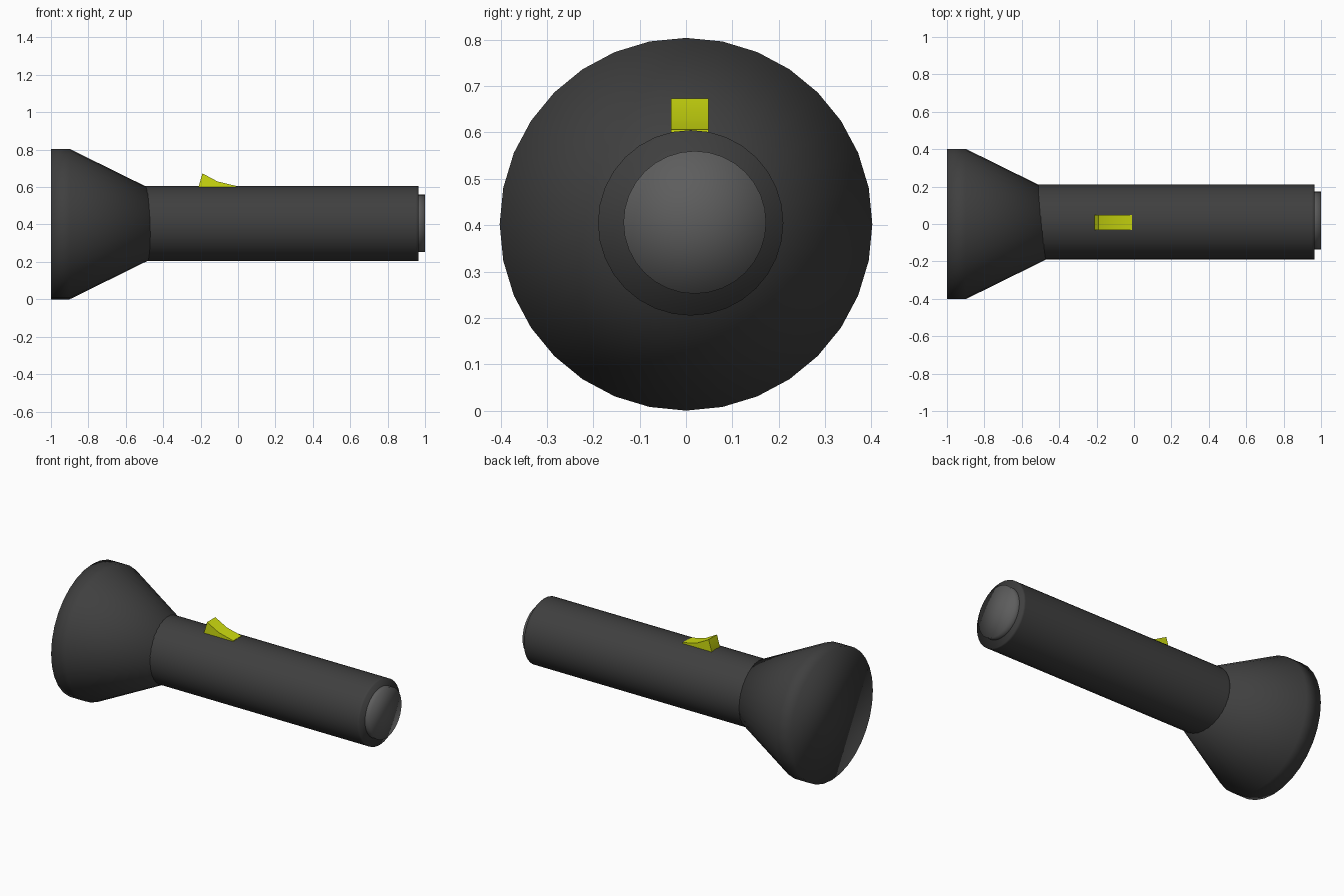
import bpy, bmesh, math

cube = bpy.data.objects.get("Cube")
if cube:
    bpy.data.objects.remove(cube, do_unlink=True)


def material(name, rgb):
    m = bpy.data.materials.new(name)
    m.use_nodes = True
    color = (*rgb, 1)
    m.diffuse_color = color
    m.node_tree.nodes["Principled BSDF"].inputs["Base Color"].default_value = color
    return m


def finish(name, bm, mat):
    bmesh.ops.recalc_face_normals(bm, faces=bm.faces)
    mesh = bpy.data.meshes.new(name)
    bm.to_mesh(mesh)
    bm.free()
    mesh.materials.append(mat)
    mesh.shade_smooth()
    ob = bpy.data.objects.new(name, mesh)
    bpy.context.collection.objects.link(ob)
    return ob


def turned(name, profile, cy, cz, mat, fan_end=False, sides=32):
    """Closed round part along x from (x, radius) pairs."""
    bm = bmesh.new()
    rings = []
    for x, r in profile:
        angles = [math.tau * i / sides for i in range(sides)]
        rings.append([bm.verts.new((x, cy + r * math.sin(a), cz + r * math.cos(a)))
                      for a in angles])
    for a, b in zip(rings, rings[1:]):
        for i in range(sides):
            j = (i + 1) % sides
            bm.faces.new((a[i], a[j], b[j], b[i]))
    bm.faces.new(rings[0])
    end = bm.faces.new(rings[-1])
    if fan_end:
        bmesh.ops.poke(bm, faces=[end])
    return finish(name, bm, mat)


black = material("black casing", (0.05, 0.05, 0.05))
grey = material("grey cap", (0.11, 0.11, 0.11))
lime = material("yellow green", (0.62, 0.72, 0.005))

# Flared head with a short straight rim
turned("lamp_head", [(-1, 0.402), (-0.9, 0.402), (-0.46, 0.185)], 0, 0.402, black)

# Straight handle and the smaller disc on its tail
turned("handle", [(-0.53, 0.2), (-0.5, 0.2), (0.95, 0.2), (0.965, 0.2)],
       0.01, 0.405, black)
turned("tail_cap", [(0.93, 0.154), (1, 0.154)], 0.019, 0.406, grey, fan_end=True)

# Thumb switch: a wedge with a scooped ramp, sunk a little into the handle
bm = bmesh.new()
outline = [(-0.21, 0.59), (-0.21, 0.605), (-0.19, 0.673),
           (-0.11, 0.63), (-0.01, 0.606), (-0.01, 0.59)]
face = bm.faces.new([bm.verts.new((x, -0.032, z)) for x, z in outline])
grown = bmesh.ops.extrude_face_region(bm, geom=[face])["geom"]
bmesh.ops.translate(bm, vec=(0, 0.081, 0),
                    verts=[v for v in grown if isinstance(v, bmesh.types.BMVert)])
switch = finish("thumb_switch", bm, lime)
bpy.ops.object.select_all(action="DESELECT")
switch.select_set(True)
bpy.context.view_layer.objects.active = switch
bpy.ops.object.shade_smooth_by_angle(angle=math.radians(40))
